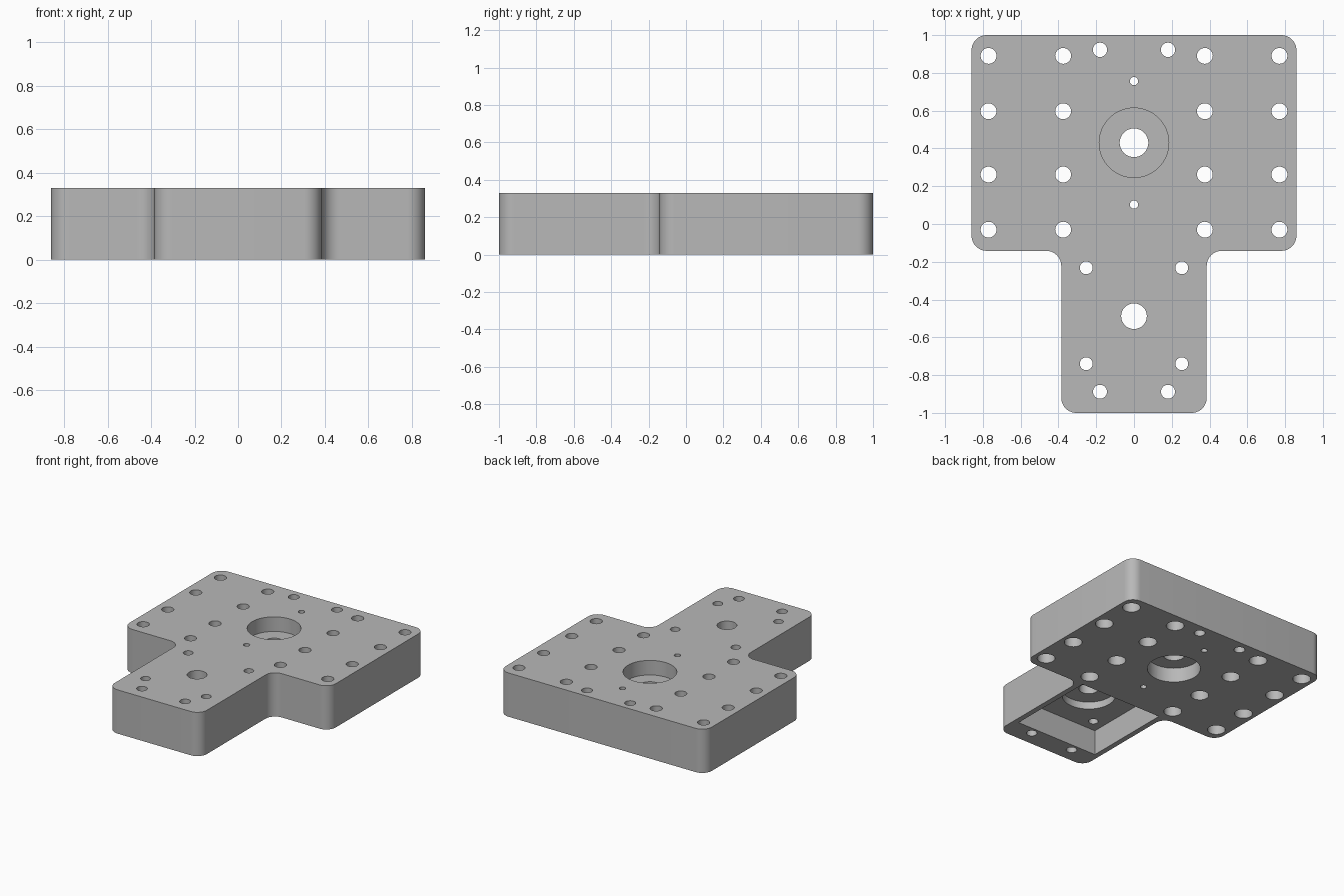
import bpy, bmesh, math
from mathutils import Matrix, Vector

if "Cube" in bpy.data.objects:
    bpy.data.objects.remove(bpy.data.objects["Cube"], do_unlink=True)

H = 0.33            # plate thickness
BORE_Y, POCKET_Y = 0.43, -0.488

steel = bpy.data.materials.new("machined grey")
steel.use_nodes = True
grey = (0.48, 0.48, 0.48, 1)
steel.diffuse_color = grey
steel.node_tree.nodes["Principled BSDF"].inputs["Base Color"].default_value = grey


def make_object(name, bm):
    bmesh.ops.recalc_face_normals(bm, faces=bm.faces)
    mesh = bpy.data.meshes.new(name)
    bm.to_mesh(mesh)
    bm.free()
    mesh.materials.append(steel)
    obj = bpy.data.objects.new(name, mesh)
    bpy.context.collection.objects.link(obj)
    return obj


def add_cylinder(bm, x, y, r, z0, z1):
    bmesh.ops.create_cone(bm, cap_ends=True, segments=64 if r > 0.1 else 32,
                          radius1=r, radius2=r, depth=z1 - z0,
                          matrix=Matrix.Translation((x, y, (z0 + z1) / 2)))


def add_box(bm, x, y, size, z0, z1):
    place = Matrix.Translation((x, y, (z0 + z1) / 2))
    bmesh.ops.create_cube(bm, size=1, matrix=place @ Matrix.Diagonal((size, size, z1 - z0, 1)))


# T-shaped plate with rounded corners
half = [(0.385, -1), (0.385, -0.142), (0.86, -0.142), (0.86, 1)]
outline = half + [(-x, y) for x, y in reversed(half)]
bm = bmesh.new()
bm.faces.new([bm.verts.new((x, y, 0)) for x, y in outline])
bmesh.ops.bevel(bm, geom=bm.verts[:], offset=0.08, segments=10,
                profile=0.5, affect='VERTICES')
ext = bmesh.ops.extrude_face_region(bm, geom=bm.faces[:])
bmesh.ops.translate(bm, vec=Vector((0, 0, H)),
                    verts=[g for g in ext["geom"] if isinstance(g, bmesh.types.BMVert)])
plate = make_object("mounting_plate", bm)

screw_holes = [(sx * x, y) for sx in (-1, 1) for x in (0.375, 0.77)
               for y in (-0.03, 0.262, 0.597, 0.89)]

# Through holes
through = bmesh.new()
for x, y in screw_holes:
    add_cylinder(through, x, y, 0.042, -0.1, H + 0.1)
for sx in (-1, 1):
    for x, y, r in ((0.18, 0.922, 0.038), (0.18, -0.888, 0.037),
                    (0.253, -0.232, 0.034), (0.253, -0.74, 0.034)):
        add_cylinder(through, sx * x, y, r, -0.1, H + 0.1)
for y, r in ((0.757, 0.022), (0.103, 0.022), (BORE_Y, 0.076), (POCKET_Y, 0.068)):
    add_cylinder(through, 0, y, r, -0.1, H + 0.1)

# Counterbores, bearing bore from both sides, square pocket underneath
recess = bmesh.new()
for x, y in screw_holes:
    add_cylinder(recess, x, y, 0.062, -0.1, 0.16)
add_cylinder(recess, 0, BORE_Y, 0.184, -0.1, 0.11)
add_cylinder(recess, 0, BORE_Y, 0.184, 0.22, H + 0.1)
add_box(recess, 0, POCKET_Y, 0.69, -0.1, 0.19)

# Round seat in the pocket ceiling
seat = bmesh.new()
add_cylinder(seat, 0, POCKET_Y, 0.184, 0.05, 0.245)

bpy.context.view_layer.objects.active = plate
for name, cutter_bm in (("through_hole_cutter", through), ("recess_cutter", recess),
                        ("seat_cutter", seat)):
    cutter = make_object(name, cutter_bm)
    cutter.hide_render = True
    mod = plate.modifiers.new(name, 'BOOLEAN')
    mod.operation = 'DIFFERENCE'
    mod.solver = 'EXACT'
    mod.object = cutter
    bpy.ops.object.modifier_apply(modifier=name)
    bpy.data.objects.remove(cutter, do_unlink=True)

# Smooth curved walls, crisp edges
bpy.ops.object.select_all(action='DESELECT')
plate.select_set(True)
bpy.ops.object.shade_smooth_by_angle(angle=math.radians(30))
